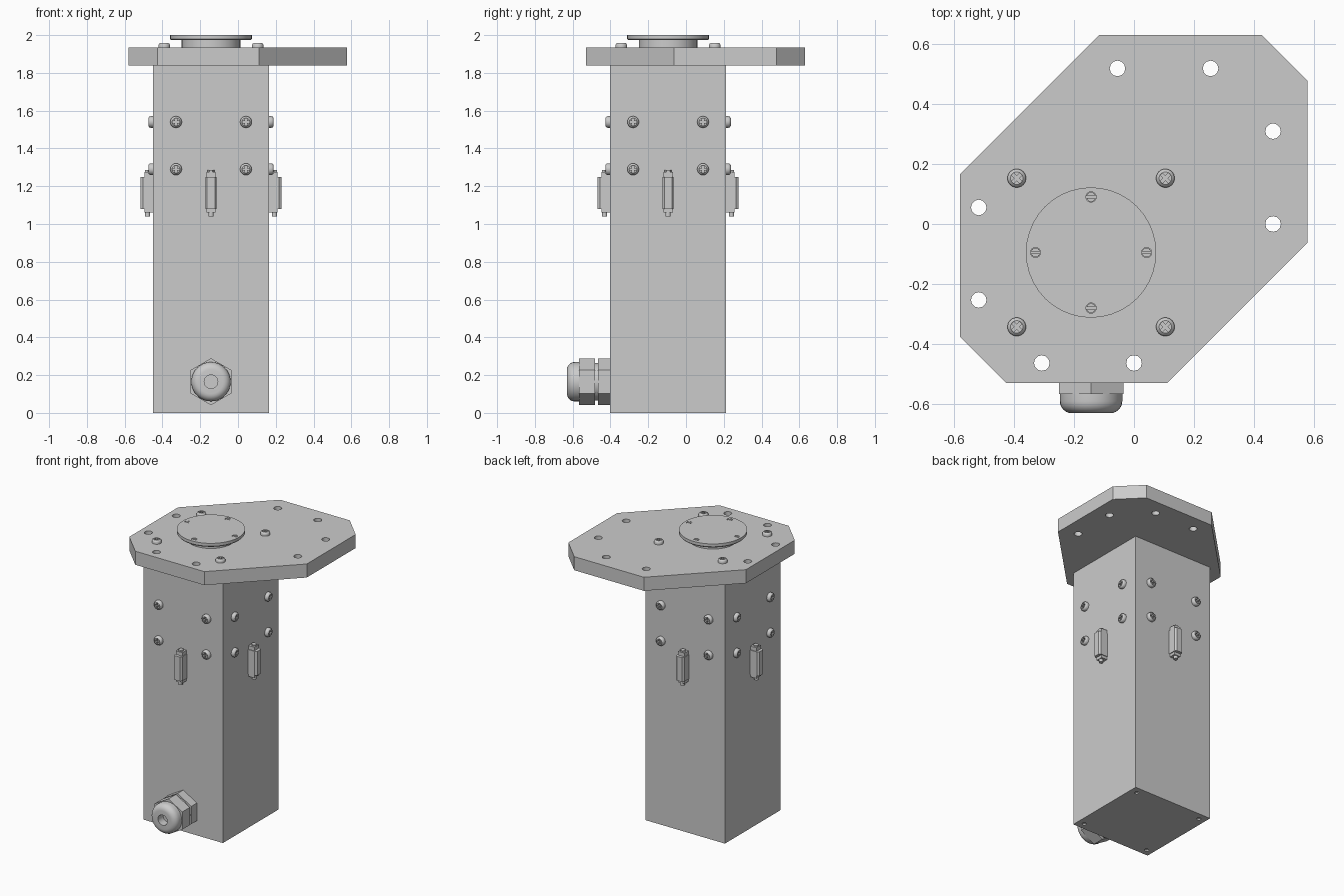
import bpy, bmesh
from math import pi, cos, sin, radians
from mathutils import Matrix

cube = bpy.data.objects.get("Cube")
if cube:
    bpy.data.objects.remove(cube, do_unlink=True)

grey = bpy.data.materials.new("light grey metal")
grey.use_nodes = True
GREY = (0.6, 0.6, 0.6, 1)
grey.diffuse_color = GREY
grey.node_tree.nodes["Principled BSDF"].inputs["Base Color"].default_value = GREY

CX, CY, HALF = -0.143, -0.095, 0.308
PLATE_Z, PLATE_TOP = 1.84, 1.935
AXIS = Matrix.Translation((CX, CY, 0))


def circle(r, n, x=0, y=0, start=0):
    return [(x + r * cos(start + 2 * pi * i / n), y + r * sin(start + 2 * pi * i / n)) for i in range(n)]


def rect(x, y, hx, hy):
    return [(x - hx, y - hy), (x + hx, y - hy), (x + hx, y + hy), (x - hx, y + hy)]


def prism(bm, outline, z0, z1):
    low = [bm.verts.new((x, y, z0)) for x, y in outline]
    high = [bm.verts.new((x, y, z1)) for x, y in outline]
    bm.faces.new(low[::-1])
    bm.faces.new(high)
    n = len(outline)
    for i in range(n):
        j = (i + 1) % n
        bm.faces.new((low[i], low[j], high[j], high[i]))


def lathe(bm, profile, n):
    """Turn (radius, height) points about z, capping both ends."""
    rings = [[bm.verts.new((x, y, z)) for x, y in circle(r, n)] for r, z in profile]
    bm.faces.new(rings[0][::-1])
    bm.faces.new(rings[-1])
    for a, b in zip(rings, rings[1:]):
        for i in range(n):
            j = (i + 1) % n
            bm.faces.new((a[i], a[j], b[j], b[i]))


def place(name, mesh, matrix=Matrix()):
    obj = bpy.data.objects.new(name, mesh)
    bpy.context.scene.collection.objects.link(obj)
    obj.matrix_world = matrix
    return obj


def to_mesh(name, bm):
    bmesh.ops.recalc_face_normals(bm, faces=bm.faces)
    mesh = bpy.data.meshes.new(name)
    bm.to_mesh(mesh)
    bm.free()
    return mesh


def finish(name, bm, cutter=None):
    """Make a shaded mesh, with an optional cutter subtracted."""
    mesh = to_mesh(name, bm)
    if cutter:
        base = place(name + "_base", mesh)
        tool = place(name + "_cutter", to_mesh(name + "_cutter", cutter))
        tool.hide_render = True
        mod = base.modifiers.new("cut", 'BOOLEAN')
        mod.object, mod.operation, mod.solver = tool, 'DIFFERENCE', 'EXACT'
        bpy.context.view_layer.update()
        mesh = bpy.data.meshes.new_from_object(base.evaluated_get(bpy.context.evaluated_depsgraph_get()))
        mesh.name = name
        for helper in (base, tool):
            bpy.data.objects.remove(helper, do_unlink=True)
    mesh.materials.clear()
    mesh.materials.append(grey)
    mesh.polygons.foreach_set("use_smooth", [True] * len(mesh.polygons))
    mesh.set_sharp_from_angle(angle=radians(32))
    return mesh


# Square housing and its bottom cover with corner holes
bm = bmesh.new()
prism(bm, rect(0, 0, HALF, HALF), 0.01, PLATE_Z)
place("housing", finish("housing", bm), AXIS)

bm, cut = bmesh.new(), bmesh.new()
prism(bm, rect(0, 0, HALF, HALF), 0, 0.01)
for sx in (-1, 1):
    for sy in (-1, 1):
        prism(cut, circle(0.014, 12, sx * 0.258, sy * 0.258), -0.01, 0.02)
place("bottom_cover", finish("bottom_cover", bm, cut), AXIS)

# Mounting plate with clipped corners and through holes
outline = [(-0.115, 0.63), (-0.58, 0.165), (-0.58, -0.375), (-0.425, -0.53),
           (0.11, -0.53), (0.577, -0.063), (0.577, 0.478), (0.425, 0.63)]
holes = [(-0.055, 0.518), (0.255, 0.518), (0.463, 0.309), (0.463, 0),
         (0, -0.463), (-0.307, -0.463), (-0.517, -0.253), (-0.517, 0.055)]
bm, cut = bmesh.new(), bmesh.new()
prism(bm, outline, PLATE_Z, PLATE_TOP)
for x, y in holes:
    prism(cut, circle(0.026, 12, x, y), PLATE_Z - 0.1, PLATE_TOP + 0.1)
place("mounting_plate", finish("mounting_plate", bm, cut))

# Round cap on a short neck, with recessed slotted screws
bm, cut = bmesh.new(), bmesh.new()
lathe(bm, [(0.155, PLATE_TOP), (0.155, 1.973), (0.211, 1.973), (0.217, 1.98), (0.217, 2.0)], 40)
small = bmesh.new()
slot = bmesh.new()
prism(small, circle(0.0155, 16), 0, 0.01)
prism(slot, rect(0, 0, 0.03, 0.003), 0.004, 0.02)
small_screw = finish("small_screw", small, slot)
spots = circle(0.185, 4)
for x, y in spots:
    prism(cut, circle(0.017, 16, x, y), 1.988, 2.02)
place("round_cap", finish("round_cap", bm, cut), AXIS)
for i, (x, y) in enumerate(spots):
    place(f"cap_screw_{i + 1}", small_screw, AXIS @ Matrix.Translation((x, y, 1.988)))

# Cross-head screw shared by the plate and the four sides
bm, cut = bmesh.new(), bmesh.new()
lathe(bm, [(0.031, 0), (0.031, 0.012), (0.028, 0.019), (0.021, 0.024)], 20)
a, b = 0.019, 0.005
prism(cut, [(-a, -b), (-b, -b), (-b, -a), (b, -a), (b, -b), (a, -b),
            (a, b), (b, b), (b, a), (-b, a), (-b, b), (-a, b)], 0.01, 0.05)
screw = finish("cross_screw", bm, cut)

for i, (x, y) in enumerate(circle(0.35, 4, start=pi / 4)):
    turn = Matrix.Rotation(pi / 4, 4, 'Z')
    place(f"plate_screw_{i + 1}", screw, AXIS @ Matrix.Translation((x, y, PLATE_TOP)) @ turn)

# Upright side fitting: chamfered body, end blocks and a small foot
bm = bmesh.new()
prism(bm, [(-0.03, 0), (0.03, 0), (0.03, -0.052), (0.02, -0.065), (-0.02, -0.065), (-0.03, -0.052)], 1.08, 1.25)
prism(bm, rect(0, -0.0225, 0.025, 0.0225), 1.25, 1.275)
prism(bm, rect(0, -0.0225, 0.025, 0.0225), 1.06, 1.08)
prism(bm, circle(0.014, 12, 0, -0.028), 1.04, 1.06)
prism(bm, circle(0.018, 6, 0, -0.025), 1.275, 1.285)
fitting = finish("side_fitting", bm)

face_out = Matrix.Rotation(pi / 2, 4, 'X')
for k, side in enumerate(("front", "left", "back", "right")):
    wall = AXIS @ Matrix.Rotation(k * pi / 2, 4, 'Z') @ Matrix.Translation((0, -HALF, 0))
    place(f"{side}_fitting", fitting, wall)
    for u in (-0.185, 0.185):
        for level, z in (("upper", 1.54), ("lower", 1.29)):
            place(f"{side}_{level}_screw", screw, wall @ Matrix.Translation((u, 0, z)) @ face_out)

# Cable gland: two hexagon nuts, a neck and a domed cap with a bore
gland = AXIS @ Matrix.Translation((0, -HALF, 0.165)) @ face_out
for name, z0, z1 in (("gland_base_nut", 0, 0.063), ("gland_cap_nut", 0.08, 0.163)):
    bm = bmesh.new()
    prism(bm, circle(0.124, 6, start=pi / 2), z0, z1)
    place(name, finish(name, bm), gland)
bm = bmesh.new()
lathe(bm, [(0.1, 0.06), (0.1, 0.085)], 32)
place("gland_neck", finish("gland_neck", bm), gland)

bm, cut = bmesh.new(), bmesh.new()
R, TOP, ROUND = 0.104, 0.227, 0.04
arc = [(R - ROUND + ROUND * cos(t * pi / 12), TOP - ROUND + ROUND * sin(t * pi / 12)) for t in range(7)]
lathe(bm, [(R, 0.16)] + arc, 32)
prism(cut, circle(0.036, 24), 0.17, 0.3)
place("gland_dome", finish("gland_dome", bm, cut), gland)
